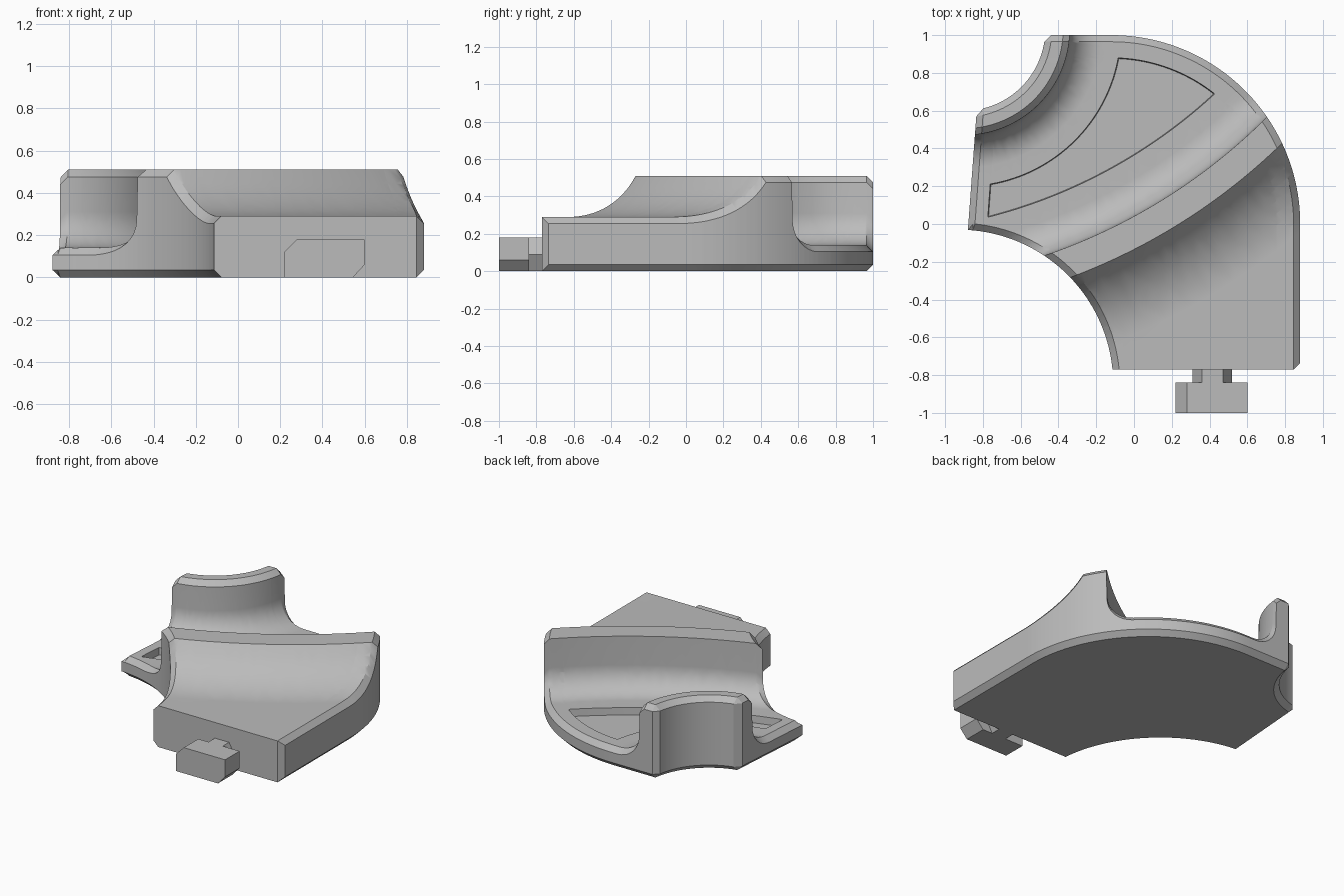
import bpy, bmesh
from math import sin, cos, radians, sqrt, hypot, pi
from mathutils import Vector
from mathutils.geometry import delaunay_2d_cdt

cube = bpy.data.objects.get("Cube")
if cube:
    bpy.data.objects.remove(cube, do_unlink=True)

grey = bpy.data.materials.new("light grey")
grey.use_nodes = True
grey.diffuse_color = (0.5, 0.5, 0.5, 1)
grey.node_tree.nodes["Principled BSDF"].inputs["Base Color"].default_value = (0.5, 0.5, 0.5, 1)

# Plan layout: centres of the arcs and their radii
OUTER, OUTER_R = (-0.12, 0.0), 1.0        # big rounded side
INNER, INNER_R = (-0.93, -0.85), 0.82     # concave side
CUT, CUT_R = (-0.90, 1.03), 0.43          # corner cut-out
RIDGE, RIDGE_R = (-1.46, 2.73), 3.06      # sweep of the ridge
RIGHT, BACK, FRONT = 0.88, 1.0, -0.77
LEFT = ((-0.88, -0.04), (0.9973, -0.0736))    # point, inward normal
CORNERS = [((-0.44, 1.0), (0.7071, -0.7071)),
           ((-0.835, 0.57), (0.75, -0.66)),
           ((0.88, -0.735), (-0.7071, 0.7071))]

# Section heights and widths
TOP, DECK, FLOOR, POCKET = 0.51, 0.29, 0.14, 0.09
CHAMFER, FILLET, EPS, STEPS = 0.035, 0.17, 0.004, 8
CREST = RIDGE_R + 0.155
SLOPE_W = 0.41
SLOPE_H = TOP - DECK
SLOPE_R = (SLOPE_W ** 2 + SLOPE_H ** 2) / (2 * SLOPE_H)
WALL_R = 0.56


def dist(p, c):
    return hypot(p[0] - c[0], p[1] - c[1])


def side(p, line):
    (x, y), (nx, ny) = line
    return (p[0] - x) * nx + (p[1] - y) * ny


def outer_depth(p):
    if p[1] <= 0:
        return RIGHT - p[0]
    if p[0] <= OUTER[0]:
        return BACK - p[1]
    return OUTER_R - dist(p, OUTER)


def edge_depth(p):
    return min(outer_depth(p), dist(p, INNER) - INNER_R,
               dist(p, CUT) - CUT_R, side(p, LEFT))


def is_inside(p):
    return min([edge_depth(p), p[1] - FRONT] + [side(p, c) for c in CORNERS]) > 1e-5


def fillet_height(d):
    d = max(0.0, min(d, FILLET))
    return FLOOR + FILLET - sqrt(max(0.0, FILLET ** 2 - (FILLET - d) ** 2))


def height(p):
    s, r = dist(p, RIDGE), dist(p, CUT)
    # ridge: steep back, flat crest, hollow front slope
    if s < RIDGE_R - EPS / 2:
        z = fillet_height(RIDGE_R - EPS - s)
    elif s <= CREST:
        z = TOP
    else:
        left = max(0.0, CREST + SLOPE_W - s)
        z = DECK + SLOPE_R - sqrt(SLOPE_R ** 2 - left ** 2)
    # curved wall round the cut-out
    if r < WALL_R + EPS / 2:
        z = max(z, TOP - max(0.0, min(r - WALL_R + CHAMFER, CHAMFER)))
    else:
        z = max(z, fillet_height(r - WALL_R - EPS))
    # shallow pocket in the floor
    inside = min(r - 0.83, 2.78 - s, outer_depth(p) - 0.12, side(p, LEFT) - 0.1)
    return POCKET if inside > EPS / 2 else z


points, edges = [], []


def path(pts):
    start = len(points)
    points.extend(Vector(p) for p in pts)
    edges.extend((i, i + 1) for i in range(start, len(points) - 1))


def arc(c, r, a, b, n=48):
    angles = [radians(a + (b - a) * i / n) for i in range(n + 1)]
    path([(c[0] + r * cos(t), c[1] + r * sin(t)) for t in angles])


def straight(line, w=0.0, before=0.1, after=0.1):
    (x, y), (nx, ny) = line
    x, y = x + nx * w, y + ny * w
    path([(x + ny * before, y - nx * before), (x - ny * after, y + nx * after)])


def outer_path(w):
    arc(OUTER, OUTER_R - w, 0, 90)
    path([(RIGHT - w, 0), (RIGHT - w, FRONT - 0.05)])
    path([(OUTER[0], BACK - w), (-0.6, BACK - w)])


# Outline and chamfer lines
for w in (0, CHAMFER):
    outer_path(w)
    arc(INNER, INNER_R + w, -5, 100)
    arc(CUT, CUT_R + w, -95, 8)
    straight(LEFT, w, 0.1, 0.8)
path([(-0.3, FRONT), (1.0, FRONT)])
for corner in CORNERS:
    straight(corner, 0, 0.06, 0.06)

# Feature lines of the ridge, wall and pocket
quarter = [FILLET * (1 - cos(pi / 2 * i / STEPS)) for i in range(STEPS + 1)]
ridge_lines = [RIDGE_R, CREST, 2.78, 2.78 - EPS]
ridge_lines += [RIDGE_R - EPS - q for q in quarter]
ridge_lines += [CREST + SLOPE_W * (i + 1) / STEPS for i in range(STEPS)]
for s in ridge_lines:
    arc(RIDGE, s, -82, -36, 64)
for r in [WALL_R - CHAMFER, WALL_R, 0.83, 0.83 + EPS] + [WALL_R + EPS + q for q in quarter]:
    arc(CUT, r, -95, 8)
for w in (0, EPS):
    outer_path(0.12 + w)
    straight(LEFT, 0.1 + w, 0.1, 0.6)

plan, _, tris, *_ = delaunay_2d_cdt(points, edges, [], 0, 1e-5)
tris = [t for t in tris if is_inside(sum((plan[i] for i in t), Vector((0, 0))) / 3)]

# Body: top skin, underside and the rim between them
n = len(plan)
trim = [max(0.0, CHAMFER - max(0.0, edge_depth(p))) for p in plan]
verts = [(p.x, p.y, height(p) - c) for p, c in zip(plan, trim)]
verts += [(p.x, p.y, c) for p, c in zip(plan, trim)]
faces = [tuple(t) for t in tris] + [tuple(i + n for i in reversed(t)) for t in tris]
directed = {(t[k], t[(k + 1) % 3]) for t in tris for k in range(3)}
faces += [(b, a, a + n, b + n) for a, b in directed if (b, a) not in directed]


def make_object(name, verts, faces, smooth):
    mesh = bpy.data.meshes.new(name)
    mesh.from_pydata(verts, [], faces)
    bm = bmesh.new()
    bm.from_mesh(mesh)
    bmesh.ops.delete(bm, geom=[v for v in bm.verts if not v.link_faces], context="VERTS")
    bmesh.ops.recalc_face_normals(bm, faces=bm.faces)
    bm.to_mesh(mesh)
    bm.free()
    mesh.materials.append(grey)
    obj = bpy.data.objects.new(name, mesh)
    bpy.context.collection.objects.link(obj)
    if smooth:
        bpy.ops.object.select_all(action="DESELECT")
        obj.select_set(True)
        bpy.context.view_layer.objects.active = obj
        bpy.ops.object.shade_smooth_by_angle(angle=radians(30))
        mod = obj.modifiers.new("even_shading", "WEIGHTED_NORMAL")
        mod.keep_sharp = True
    return obj


def bar(name, section, y0, y1):
    k = len(section)
    verts = [(x, y, z) for y in (y0, y1) for x, z in section]
    faces = [tuple(range(k)), tuple(range(k, 2 * k))]
    faces += [(i, (i + 1) % k, (i + 1) % k + k, i + k) for i in range(k)]
    return make_object(name, verts, faces, False)


make_object("curved_body", verts, faces, True)

# Connector on the front face
bar("connector_stem", [(0.31, 0.09), (0.36, 0.18), (0.47, 0.18),
                       (0.52, 0.09), (0.47, 0), (0.36, 0)], -0.84, FRONT + 0.01)
bar("connector_head", [(0.22, 0), (0.22, 0.12), (0.28, 0.18),
                       (0.60, 0.18), (0.60, 0.06), (0.545, 0)], -1.0, -0.84)
